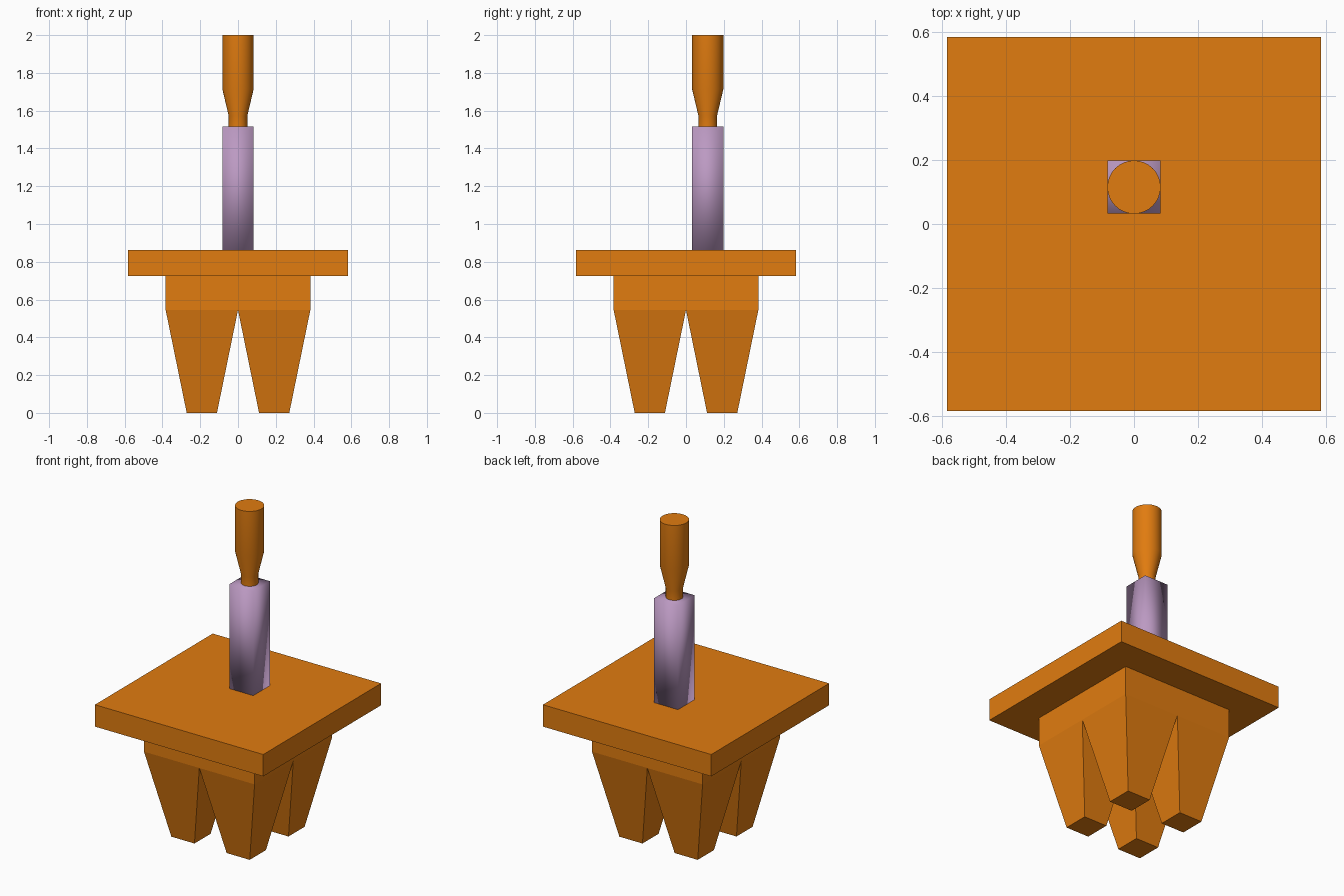
import bpy, bmesh, math

if "Cube" in bpy.data.objects:
    bpy.data.objects.remove(bpy.data.objects["Cube"])


def material(name, colour):
    m = bpy.data.materials.new(name)
    m.diffuse_color = (*colour, 1)
    m.use_nodes = True
    m.node_tree.nodes["Principled BSDF"].inputs["Base Color"].default_value = m.diffuse_color
    return m


orange = material("orange", (0.75, 0.2, 0.005))
lilac = material("lilac", (0.50, 0.32, 0.54))


def lathe(name, rings, sides, mat, centre=(0, 0), smooth=False, turn=0.0):
    """Stack of (radius, height) rings, capped at both ends."""
    bm = bmesh.new()
    loops = []
    for r, z in rings:
        loops.append([bm.verts.new((centre[0] + r * math.cos(turn + 2 * math.pi * i / sides),
                                    centre[1] + r * math.sin(turn + 2 * math.pi * i / sides), z))
                      for i in range(sides)])
    for a, b in zip(loops, loops[1:]):
        for i in range(sides):
            j = (i + 1) % sides
            bm.faces.new((a[i], a[j], b[j], b[i])).smooth = smooth
    bm.faces.new(loops[0][::-1])
    bm.faces.new(loops[-1])
    me = bpy.data.meshes.new(name)
    bm.to_mesh(me)
    bm.free()
    me.materials.append(mat)
    ob = bpy.data.objects.new(name, me)
    bpy.context.collection.objects.link(ob)
    return ob


def square(name, rings, mat, centre=(0, 0)):
    """Square-section part, rings given as (half width, height)."""
    return lathe(name, [(h * math.sqrt(2), z) for h, z in rings], 4, mat,
                 centre, turn=math.pi / 4)


# Wide slab and the block under it
square("slab", [(0.583, 0.725), (0.583, 0.862)], orange)
square("under_block", [(0.383, 0.545), (0.383, 0.725)], orange)

# Four tapered legs
for sx, side in ((-1, "left"), (1, "right")):
    for sy, end in ((-1, "front"), (1, "back")):
        square(f"{end}_{side}_leg", [(0.08, 0), (0.1915, 0.545)], orange,
               (sx * 0.1915, sy * 0.1915))

# Square post with softly shaded corners
post = square("post", [(0.083, 0.862), (0.083, 1.515)], lilac, (0, 0.115))
for p in post.data.polygons:
    p.use_smooth = True

# Round turned handle on top of the post
handle = lathe("handle", [(0.049, 1.515), (0.049, 1.572), (0.083, 1.715), (0.083, 2.0)],
               32, orange, (0, 0.115))
bpy.context.view_layer.objects.active = handle
handle.select_set(True)
bpy.ops.object.shade_smooth_by_angle(angle=math.radians(30))
